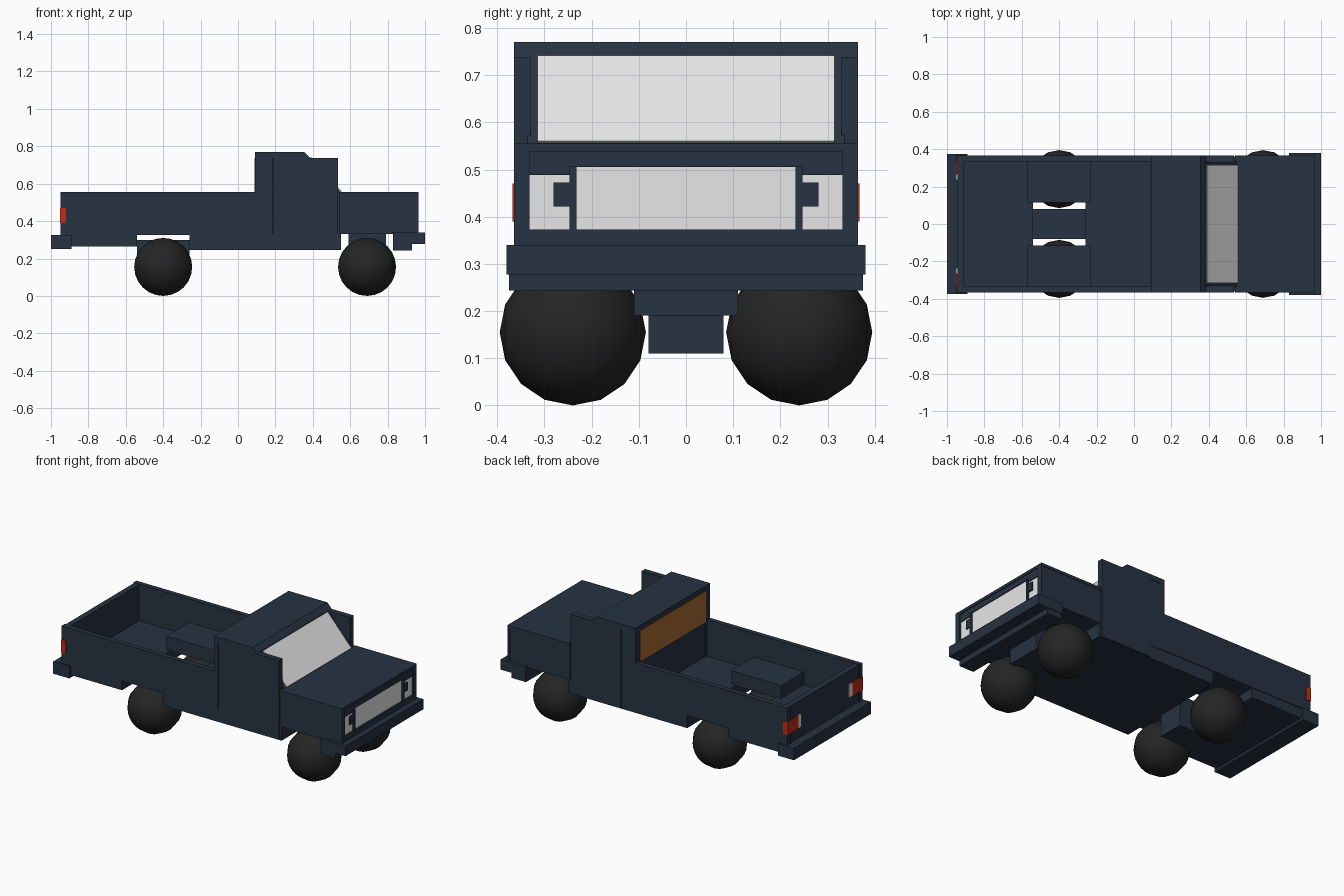
import bpy, bmesh, math
from mathutils import Matrix

old = bpy.data.objects.get("Cube")
if old:
    bpy.data.objects.remove(old, do_unlink=True)


def material(name, rgb):
    m = bpy.data.materials.new(name)
    m.use_nodes = True
    col = (*rgb, 1)
    m.diffuse_color = col
    bsdf = next(n for n in m.node_tree.nodes if n.type == 'BSDF_PRINCIPLED')
    bsdf.inputs["Base Color"].default_value = col
    return m


NAVY = material("navy paint", (0.02, 0.033, 0.055))
BLACK = material("black rubber", (0.018, 0.018, 0.018))
WHITE = material("pale grey", (0.8, 0.8, 0.8))
RED = material("red lamp", (0.55, 0.025, 0.006))
BROWN = material("brown window", (0.4, 0.14, 0.035))


def finish(bm, name, mat):
    bmesh.ops.recalc_face_normals(bm, faces=bm.faces)
    me = bpy.data.meshes.new(name)
    bm.to_mesh(me)
    bm.free()
    me.materials.append(mat)
    ob = bpy.data.objects.new(name, me)
    bpy.context.collection.objects.link(ob)
    return ob


def prism(name, profile, y0, y1, mat=NAVY):
    """Extrude an x-z profile from y0 to y1."""
    bm = bmesh.new()
    face = bm.faces.new([bm.verts.new((x, y0, z)) for x, z in profile])
    ext = bmesh.ops.extrude_face_region(bm, geom=[face])
    moved = [v for v in ext["geom"] if isinstance(v, bmesh.types.BMVert)]
    bmesh.ops.translate(bm, verts=moved, vec=(0, y1 - y0, 0))
    return finish(bm, name, mat)


def box(name, x0, x1, y0, y1, z0, z1, mat=NAVY):
    return prism(name, [(x0, z0), (x1, z0), (x1, z1), (x0, z1)], y0, y1, mat)


def wide(name, x0, x1, half, z0, z1, mat=NAVY):
    return box(name, x0, x1, -half, half, z0, z1, mat)


def pair(name, x0, x1, y0, y1, z0, z1, mat=NAVY):
    box("left_" + name, x0, x1, y0, y1, z0, z1, mat)
    box("right_" + name, x0, x1, -y1, -y0, z0, z1, mat)


# Chassis floor, open above the rear axle
wide("rear_floor", -0.93, -0.54, 0.36, 0.265, 0.33)
wide("middle_floor", -0.26, 0.55, 0.36, 0.245, 0.33)
wide("rear_axle_box", -0.54, -0.26, 0.08, 0.11, 0.30)
wide("front_axle_box", 0.59, 0.79, 0.11, 0.19, 0.335)

# Load bed
pair("bed_wall", -0.95, 0.09, 0.335, 0.365, 0.325, 0.555)
wide("tailgate", -0.945, -0.91, 0.336, 0.325, 0.553)
pair("wheel_arch", -0.57, -0.23, 0.115, 0.336, 0.325, 0.41)

# Cab with sloping front
prism("cab", [(0.095, 0.25), (0.55, 0.25), (0.55, 0.555),
              (0.385, 0.74), (0.095, 0.74)], -0.336, 0.336)
prism("roof", [(0.09, 0.738), (0.385, 0.738), (0.355, 0.77), (0.09, 0.77)],
      -0.365, 0.365)
pair("cab_pillar", 0.09, 0.12, 0.32, 0.365, 0.325, 0.74)
pair("rear_door_panel", 0.12, 0.187, 0.33, 0.362, 0.325, 0.74)
pair("door", 0.19, 0.535, 0.33, 0.365, 0.25, 0.738)
prism("windshield", [(0.387, 0.738), (0.55, 0.556), (0.555, 0.56),
                     (0.392, 0.742)], -0.315, 0.315, WHITE)
wide("rear_window", 0.088, 0.096, 0.32, 0.545, 0.737, BROWN)

# Hood and front frame
wide("hood", 0.54, 0.95, 0.362, 0.33, 0.54)
wide("hood_top", 0.54, 0.965, 0.365, 0.538, 0.555)
wide("front_top_bar", 0.95, 0.96, 0.365, 0.505, 0.54)
wide("front_bottom_bar", 0.95, 0.965, 0.365, 0.33, 0.373)
pair("front_side_bar", 0.95, 0.965, 0.332, 0.365, 0.373, 0.54)
pair("lamp_top_bar", 0.95, 0.96, 0.232, 0.333, 0.488, 0.506)
pair("grille_post", 0.95, 0.965, 0.232, 0.247, 0.373, 0.506)
wide("grille", 0.949, 0.955, 0.232, 0.373, 0.506, WHITE)
pair("headlight", 0.949, 0.955, 0.247, 0.332, 0.373, 0.488, WHITE)
pair("headlight_bracket", 0.95, 0.963, 0.246, 0.281, 0.422, 0.473)

# Bumpers
wide("front_bumper", 0.83, 1.0, 0.38, 0.277, 0.34)
wide("front_bumper_lower", 0.83, 0.93, 0.375, 0.243, 0.278)
wide("rear_bumper", -1.0, -0.89, 0.375, 0.25, 0.325)

# Tail lamps wrapping the rear corners
pair("tail_lamp", -0.953, -0.92, 0.265, 0.368, 0.39, 0.47, RED)
pair("reverse_lamp", -0.952, -0.944, 0.235, 0.265, 0.39, 0.47, WHITE)

# Ball wheels, poles pointing sideways
for end, x in (("front", 0.69), ("rear", -0.4)):
    for side, y in (("left", 0.24), ("right", -0.24)):
        bm = bmesh.new()
        bmesh.ops.create_uvsphere(bm, u_segments=24, v_segments=8, radius=0.155)
        turn = Matrix.Rotation(math.pi / 2, 4, 'X')
        bmesh.ops.transform(bm, matrix=Matrix.Translation((x, y, 0.155)) @ turn,
                            verts=bm.verts)
        for f in bm.faces:
            f.smooth = True
        finish(bm, f"{end}_{side}_wheel", BLACK)
